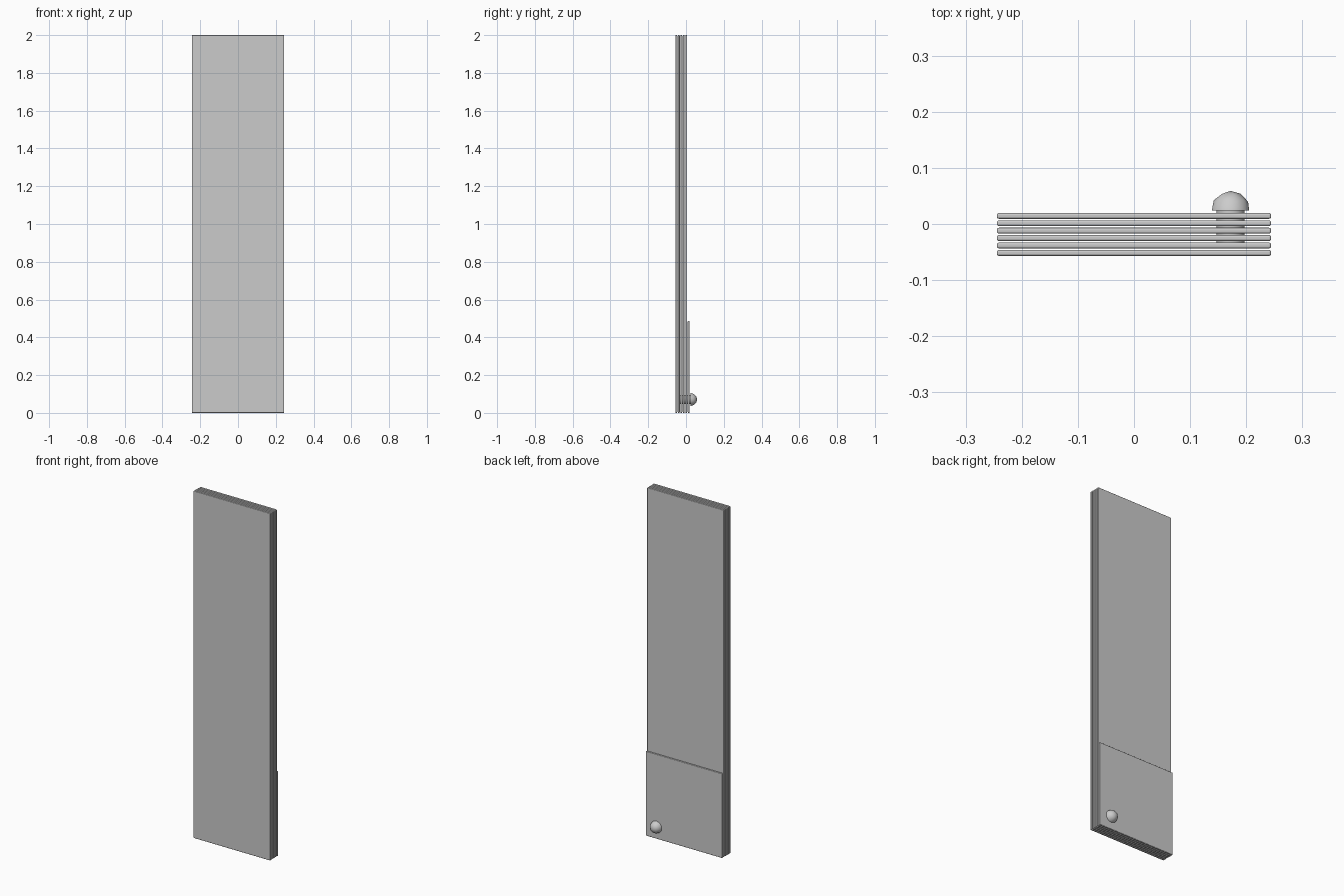
import bpy, bmesh, math
from mathutils import Matrix

if "Cube" in bpy.data.objects:
    bpy.data.objects.remove(bpy.data.objects["Cube"])

WIDTH, THICK, PITCH = 0.489, 0.0105, 0.0132
BACK_Y = 0.0145
PIN_X, PIN_Z = 0.172, 0.071


def finish(bm, name, loc):
    mesh = bpy.data.meshes.new(name)
    bm.to_mesh(mesh)
    bm.free()
    ob = bpy.data.objects.new(name, mesh)
    ob.location = loc
    bpy.context.collection.objects.link(ob)
    bpy.ops.object.select_all(action='DESELECT')
    ob.select_set(True)
    bpy.context.view_layer.objects.active = ob
    bpy.ops.object.shade_smooth_by_angle(angle=math.radians(40))
    return ob


def plate(name, y, height):
    """Thin slat with softly rounded edges, standing on z = 0."""
    bm = bmesh.new()
    bmesh.ops.create_cube(bm, size=1)
    bmesh.ops.scale(bm, vec=(WIDTH, THICK, height), verts=bm.verts)
    ob = finish(bm, name, (0, y, height / 2))
    bev = ob.modifiers.new("rounded_edges", 'BEVEL')
    bev.width = 0.004
    bev.segments = 3
    bev.harden_normals = True


# short cover plate at the back, then five full-length slats
plate("short_cover", BACK_Y, 0.487)
for i in range(1, 6):
    plate(f"slat_{i}", BACK_Y - i * PITCH, 2.0)

# turn local z towards the back (+y)
to_back = Matrix.Rotation(-math.pi / 2, 4, 'X')

# pin shaft through the slats
bm = bmesh.new()
y0, y1 = -0.034, 0.026
bmesh.ops.create_cone(bm, cap_ends=True, segments=32, radius1=0.025,
                      radius2=0.025, depth=y1 - y0, matrix=to_back)
finish(bm, "pin_shaft", (PIN_X, (y0 + y1) / 2, PIN_Z))

# low-poly domed pin head
bm = bmesh.new()
bmesh.ops.create_icosphere(bm, subdivisions=2, radius=0.035)
bmesh.ops.delete(bm, geom=[v for v in bm.verts if v.co.z < -1e-4], context='VERTS')
bmesh.ops.holes_fill(bm, edges=[e for e in bm.edges if e.is_boundary], sides=0)
bmesh.ops.recalc_face_normals(bm, faces=bm.faces)
bmesh.ops.transform(bm, matrix=to_back, verts=bm.verts)
finish(bm, "pin_head", (PIN_X, 0.024, PIN_Z))
